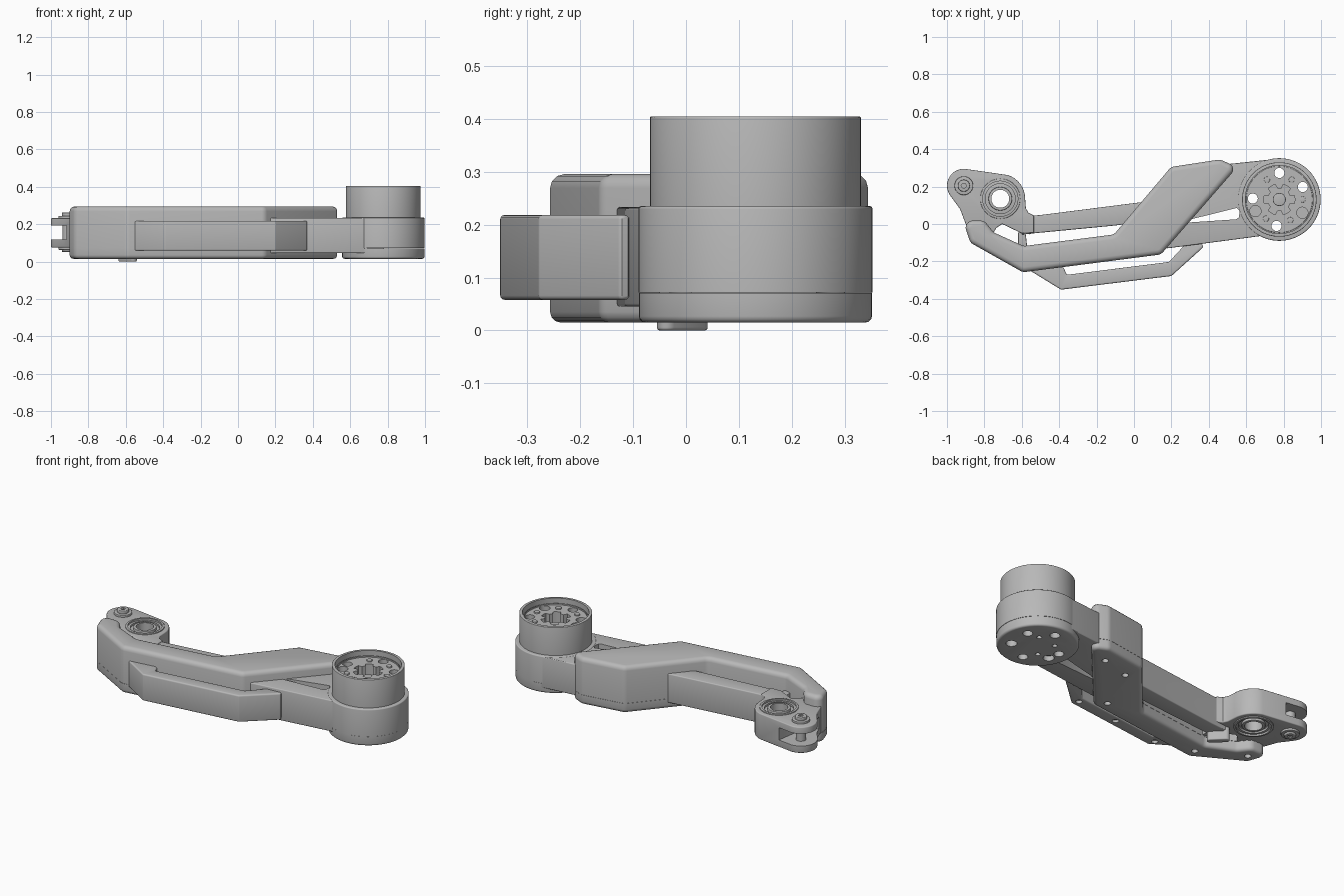
import bpy, bmesh, math
from mathutils import Vector

if "Cube" in bpy.data.objects:
    bpy.data.objects.remove(bpy.data.objects["Cube"])

metal = bpy.data.materials.new("satin_grey")
metal.use_nodes = True
GREY = (0.48, 0.48, 0.48, 1)
metal.diffuse_color = GREY
metal.node_tree.nodes["Principled BSDF"].inputs["Base Color"].default_value = GREY


def arc(c, r, a0, a1, n):
    """Points on an arc, angles in degrees."""
    angles = [math.radians(a0 + (a1 - a0) * i / n) for i in range(n + 1)]
    return [(c[0] + r * math.cos(a), c[1] + r * math.sin(a)) for a in angles]


def circle(c, r, n=48):
    return arc(c, r, 0, 360, n)[:-1]


def polar(c, r, a):
    return arc(c, r, a, a, 1)[0]


def neighbours(pts):
    return zip(pts[-1:] + pts[:-1], pts, pts[1:] + pts[:1])


def fillet(outline, radius, steps=5):
    """Round every corner of an outline with a circular arc."""
    result = []
    for a, p, b in neighbours([Vector(q) for q in outline]):
        u, v = a - p, b - p
        half = u.angle(v) / 2
        t = min(radius / math.tan(half), 0.45 * u.length, 0.45 * v.length)
        r = t * math.tan(half)
        u.normalize()
        v.normalize()
        centre = p + (u + v).normalized() * (r / math.sin(half))
        d0, d1 = p + u * t - centre, p + v * t - centre
        result += [centre + d0.lerp(d1, i / steps).normalized() * r
                   for i in range(steps + 1)]
    return result


def inset(pts, d):
    """Move a counter-clockwise outline inwards."""
    result = []
    for a, p, b in neighbours(pts):
        n1, n2 = [Vector((-e.y, e.x)).normalized() for e in (p - a, b - p)]
        result.append(p + (n1 + n2) * (d / (1 + n1.dot(n2))))
    return result


def prism(name, outline, z0, z1, low=0, high=0):
    """Upright solid from an outline, with rounded lower and upper rims."""
    pts = [Vector(p) for p in outline]
    if sum(p.cross(q) for _, p, q in neighbours(pts)) < 0:
        pts.reverse()
    quarter = [math.radians(a) for a in (0, 30, 60, 90)]
    levels = [(low * (1 - math.sin(a)), z0 + low * (1 - math.cos(a)))
              for a in (quarter if low else quarter[-1:])]
    levels += [(high * (1 - math.sin(a)), z1 - high * (1 - math.cos(a)))
               for a in (quarter[::-1] if high else quarter[-1:])]
    bm = bmesh.new()
    rings = [[bm.verts.new((p.x, p.y, z)) for p in inset(pts, d)] for d, z in levels]
    for r0, r1 in zip(rings, rings[1:]):
        for i in range(len(pts)):
            bm.faces.new((r0[i - 1], r0[i], r1[i], r1[i - 1]))
    bm.faces.new(rings[0][::-1])
    bm.faces.new(rings[-1])
    mesh = bpy.data.meshes.new(name)
    bm.to_mesh(mesh)
    bm.free()
    mesh.materials.append(metal)
    ob = bpy.data.objects.new(name, mesh)
    bpy.context.collection.objects.link(ob)
    return ob


def cut(targets, outline, z0, z1):
    """Subtract a prism from each target."""
    tool = prism("cutter", outline, z0, z1)
    tool.hide_render = True
    for ob in targets:
        mod = ob.modifiers.new("cut", 'BOOLEAN')
        mod.operation = 'DIFFERENCE'
        mod.solver = 'EXACT'
        mod.object = tool
        bpy.context.view_layer.objects.active = ob
        bpy.ops.object.modifier_apply(modifier=mod.name)
    bpy.data.objects.remove(tool)


HUB, BEARING, PIN = (0.777, 0.131), (-0.715, 0.135), (-0.91, 0.205)

# Angled main cover and its base plate
cover_shape = fillet([
    (-0.915, 0.018), (-0.80, 0.018), (-0.75, -0.045), (-0.59, -0.118),
    (-0.107, -0.056), (0.198, 0.305), (0.46, 0.345), (0.552, 0.304),
    (0.144, -0.163), (-0.594, -0.258), (-0.875, -0.1)], 0.045)
prism("main_cover", cover_shape, 0.074, 0.295, 0, 0.026)
base_plate = prism("cover_base_plate", cover_shape, 0.015, 0.073, 0.02, 0)

# Front rail, an open band joined to the cover
rail = prism("front_rail", fillet([
    (-0.62, -0.21), (-0.39, -0.351), (0.2, -0.278), (0.392, -0.105),
    (0.27, -0.113), (0.187, -0.203), (-0.36, -0.272), (-0.375, -0.235),
    (-0.42, -0.2)], 0.012), 0.058, 0.218, 0.008, 0.008)

# Long inner arm and the broad web that meets the motor housing
prism("inner_arm", [
    (-0.6, 0.04), (-0.5, 0.048), (0.05, 0.118), (0.22, 0.14),
    (0.1, 0.02), (-0.1, -0.008), (-0.6, -0.056)], 0.05, 0.225, 0.006, 0.006)
web = prism("housing_web", [
    (0.18, 0.2), (0.45, 0.315), (0.78, 0.35), (0.78, -0.05),
    (0.62, -0.072), (0.18, -0.13), (0.05, -0.1)], 0.045, 0.233, 0.006, 0.006)
cut([web], [(0.29, 0.008), (0.3, 0.024), (0.55, 0.086), (0.566, 0.07),
            (0.56, 0.034), (0.545, 0.025)], 0, 0.4)

# Motor housing, its lid and the motor can
lid = prism("housing_lid", circle(HUB, 0.22, 64), 0.015, 0.071, 0.012, 0)
housing = prism("motor_housing", circle(HUB, 0.221, 64), 0.072, 0.235, 0, 0.006)
can = prism("motor_can", circle(HUB, 0.199, 64), 0.235, 0.404, 0, 0.003)
cut([can], circle(HUB, 0.182, 64), 0.368, 0.5)
for angle in (90, 28, -96, 178):
    cut([web, lid, housing, can], circle(polar(HUB, 0.142, angle), 0.027, 24), -0.1, 0.5)
for angle in (-30, -154):
    spot = circle(polar(HUB, 0.142, angle), 0.03, 24)
    cut([can], spot, 0.31, 0.5)
    cut([lid], spot, -0.1, 0.05)

# Lobed centre opening with a boss inside
lobes = []
for k in range(6):
    lobes += arc(HUB, 0.083, k * 60 - 15, k * 60 + 15, 4)
    lobes += arc(HUB, 0.06, k * 60 + 20, k * 60 + 40, 2)
cut([can], lobes, 0.29, 0.5)
prism("motor_boss", circle(HUB, 0.035, 24), 0.285, 0.33, 0, 0.004)
rotor = prism("rotor_ring", circle(HUB, 0.178), 0.36, 0.376, 0, 0.003)
cut([rotor], circle(HUB, 0.172), 0.3, 0.5)
for angle in (58, 122, -62, -125, 0):
    bolt = polar(HUB, 0.125, angle)
    prism("motor_bolt", circle(bolt, 0.016, 16), 0.36, 0.375, 0, 0.002)
for angle in (55, 140, -130):
    cut([lid], circle(polar(HUB, 0.09, angle), 0.014, 16), -0.1, 0.05)

# Forked end with bearing seat
fork = prism("fork_end",
             arc(PIN, 0.09, 215, 78, 12) + arc(BEARING, 0.133, 72, 0, 8) + [
                 (-0.578, 0.085), (-0.565, 0.06), (-0.535, 0.045),
                 (-0.535, -0.047), (-0.6, -0.05), (-0.705, 0.0), (-0.735, -0.02),
                 (-0.765, -0.07), (-0.87, -0.07), (-0.9, 0.0), (-0.93, 0.08)],
             0.075, 0.232, 0.006, 0.006)
cut([fork], [(-1.1, 0.045), (-0.89, 0.045), (-0.845, 0.10),
             (-0.80, 0.40), (-1.1, 0.40)], 0.118, 0.192)
cut([fork], circle(BEARING, 0.095), 0, 0.4)
prism("fork_link", [
    (-0.62, -0.045), (-0.58, -0.045), (-0.57, -0.13), (-0.62, -0.13)],
    0.08, 0.2, 0.004, 0.004)

# Bearing rings
for name, outer, inner, z0, z1 in (
        ("bearing_collar", 0.107, 0.094, 0.068, 0.238),
        ("bearing_outer_race", 0.096, 0.08, 0.078, 0.228),
        ("bearing_shield", 0.082, 0.06, 0.09, 0.217),
        ("bearing_inner_race", 0.063, 0.048, 0.075, 0.233)):
    ring = prism(name, circle(BEARING, outer), z0, z1, 0.003, 0.003)
    cut([ring], circle(BEARING, inner), 0, 0.4)

# Fork pin with washers and socket heads
prism("fork_pin", circle(PIN, 0.028, 32), 0.07, 0.245)
for name, r, z0, z1 in (("upper_washer", 0.05, 0.228, 0.244),
                        ("lower_washer", 0.05, 0.063, 0.079)):
    prism(name, circle(PIN, r, 32), z0, z1, 0.003, 0.003)
for name, z0, z1, s0, s1 in (("upper_pin_head", 0.24, 0.262, 0.25, 0.3),
                             ("lower_pin_head", 0.052, 0.068, 0, 0.06)):
    head = prism(name, circle(PIN, 0.032, 32), z0, z1, 0.004, 0.004)
    cut([head], circle(PIN, 0.014, 6), s0, s1)

# Small hook beneath the arm
prism("cable_hook", arc((-0.62, 0.022), 0.019, 46, 226, 8)
      + arc((-0.56, -0.036), 0.019, 226, 406, 8), 0.0, 0.1, 0.006, 0)

# Screw recesses on the underside
for p in ((0.4, 0.24), (0.22, 0.19), (0.1, -0.1), (-0.58, -0.19), (-0.83, -0.05)):
    cut([base_plate], circle(p, 0.018, 16), 0, 0.035)
for p in ((-0.4, -0.306), (-0.1, -0.272), (0.18, -0.24)):
    cut([rail], circle(p, 0.018, 16), 0, 0.075)

# Smooth curved faces, keep edges crisp
bpy.ops.object.select_all(action='DESELECT')
for ob in bpy.context.scene.objects:
    if ob.type == 'MESH' and metal.name in ob.data.materials:
        ob.select_set(True)
        bpy.context.view_layer.objects.active = ob
bpy.ops.object.shade_smooth_by_angle(angle=math.radians(32))
